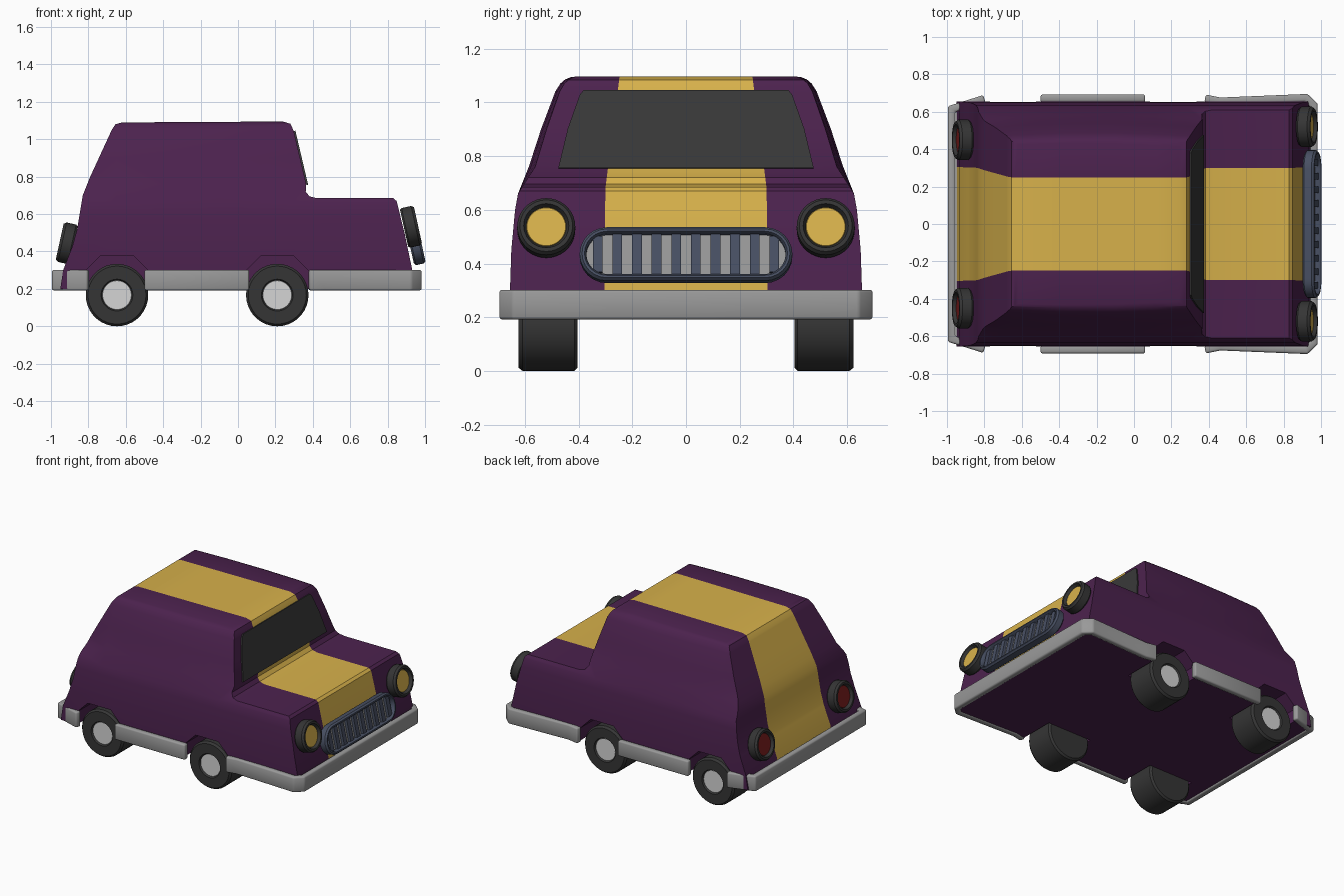
import bpy, bmesh, math
from mathutils import Matrix, Vector

cube = bpy.data.objects.get("Cube")
if cube:
    bpy.data.objects.remove(cube, do_unlink=True)


def material(name, r, g, b):
    m = bpy.data.materials.new(name)
    m.use_nodes = True
    m.diffuse_color = (r, g, b, 1)
    m.node_tree.nodes["Principled BSDF"].inputs["Base Color"].default_value = (r, g, b, 1)
    return m


purple = material("purple paint", 0.072, 0.016, 0.076)
yellow = material("yellow paint", 0.68, 0.44, 0.07)
black = material("black rubber", 0.036, 0.036, 0.036)
glass = material("dark glass", 0.04, 0.04, 0.04)
grey = material("bumper grey", 0.32, 0.32, 0.32)
silver = material("hub silver", 0.66, 0.66, 0.66)
blue = material("grille blue", 0.065, 0.08, 0.125)
red = material("tail red", 0.2, 0.012, 0.012)


def add_object(name, bm, mats):
    bmesh.ops.recalc_face_normals(bm, faces=bm.faces[:])
    mesh = bpy.data.meshes.new(name)
    bm.to_mesh(mesh)
    bm.free()
    ob = bpy.data.objects.new(name, mesh)
    bpy.context.collection.objects.link(ob)
    for m in mats:
        mesh.materials.append(m)
    return ob


def activate(ob):
    bpy.ops.object.select_all(action='DESELECT')
    ob.select_set(True)
    bpy.context.view_layer.objects.active = ob


def smooth(ob, degrees=35):
    activate(ob)
    bpy.ops.object.shade_smooth_by_angle(angle=math.radians(degrees))


def lathe(name, profile, mats, matrix, steps=36):
    """Spin (radius, height, material) points around local z, then place."""
    bm = bmesh.new()
    rings = []
    for r, h, _ in profile:
        rings.append([bm.verts.new((r * math.cos(a), r * math.sin(a), h))
                      for a in (math.tau * i / steps for i in range(steps))])
    for a, b, point in zip(rings, rings[1:], profile[1:]):
        for i in range(steps):
            j = (i + 1) % steps
            bm.faces.new((a[i], a[j], b[j], b[i])).material_index = point[2]
    bm.faces.new(rings[0]).material_index = profile[0][2]
    bm.faces.new(rings[-1]).material_index = profile[-1][2]
    bm.transform(matrix)
    smooth(add_object(name, bm, mats))


def prism(name, outline, depth, mat, matrix):
    """Extrude a local xy outline along z, then place."""
    bm = bmesh.new()
    face = bm.faces.new([bm.verts.new((x, y, 0)) for x, y in outline])
    top = bmesh.ops.extrude_face_region(bm, geom=[face])["geom"]
    bmesh.ops.translate(bm, verts=[v for v in top if isinstance(v, bmesh.types.BMVert)],
                        vec=(0, 0, depth))
    bm.transform(matrix)
    return add_object(name, bm, [mat])


def facing(location, direction):
    """Local z along direction, local x along world y."""
    z = Vector(direction).normalized()
    x = Vector((0, 1, 0))
    y = z.cross(x)
    return Matrix.Translation(location) @ Matrix((x, y, z)).transposed().to_4x4()


def lookup(table, z):
    for (z0, w0), (z1, w1) in zip(table, table[1:]):
        if z <= z1:
            return w0 + (w1 - w0) * max(0, (z - z0) / (z1 - z0))
    return table[-1][1]


# Body: side profile drawn across, widened by height, with a centre stripe
PROFILE = [(-.95, .2), (-.935, .3), (-.885, .43), (-.86, .52), (-.83, .7), (-.79, .8),
           (-.675, 1.05), (-.655, 1.08), (-.62, 1.09), (.24, 1.095), (.28, 1.083),
           (.298, 1.045), (.365, .76), (.362, .72), (.382, .695), (.42, .685),
           (.83, .685), (.848, .67), (.89, .5), (.932, .3), (.94, .2)]
WIDTHS = [(.2, .655), (.3, .655), (.45, .65), (.6, .636), (.66, .625), (.685, .61),
          (.9, .54), (1.04, .487), (1.07, .468), (1.085, .45), (1.095, .425)]
STRIPE = [(.2, .305), (.68, .3), (1.09, .248)]

bm = bmesh.new()
columns = [[bm.verts.new((x, y, z)) for x, z in PROFILE] for y in (-3, -1, 1, 3)]
n = len(PROFILE)
for k, (a, b) in enumerate(zip(columns, columns[1:])):
    for i in range(n):
        j = (i + 1) % n
        bm.faces.new((a[i], a[j], b[j], b[i])).material_index = int(k == 1 and j != 0)
bm.faces.new(columns[0])
bm.faces.new(columns[3])
cuts = [((0, 0, z), (0, 0, 1)) for z in (.3, .45, .6, .66, .76, .9, 1.04, 1.07, 1.085)]
cuts += [((x, 0, 0), (1, 0, 0)) for x in (-.65, -.4, -.1, .12, .28)]
for co, no in cuts:
    bmesh.ops.bisect_plane(bm, geom=bm.verts[:] + bm.edges[:] + bm.faces[:],
                           dist=1e-5, plane_co=co, plane_no=no)
for v in bm.verts:
    x, y, z = v.co
    cabin = min(1, max(0, (z - .685) / .08))
    taper = 1 - .05 * cabin * ((x + .2) / .6) ** 2
    width = lookup(WIDTHS, z) * taper if abs(y) > 2 else lookup(STRIPE, z)
    v.co.y = math.copysign(width, y)
body = add_object("body", bm, [purple, yellow])

# Wheel arches cut into the sides
WHEEL_X = (-.647, .21)
for x in WHEEL_X:
    for s in (-1, 1):
        arch = prism("arch_cutter", [(-.175, .1), (-.175, .29), (-.09, .375),
                                     (.09, .375), (.175, .29), (.175, .1)], .4, purple,
                     Matrix.Translation((x, .8 if s > 0 else -.4, 0))
                     @ Matrix.Rotation(math.pi / 2, 4, 'X'))
        arch.hide_render = True
        mod = body.modifiers.new("arch", 'BOOLEAN')
        mod.operation, mod.solver, mod.object = 'DIFFERENCE', 'EXACT', arch
        activate(body)
        bpy.ops.object.modifier_apply(modifier=mod.name)
        bpy.data.objects.remove(arch, do_unlink=True)
smooth(body, 32)

# Windscreen plate on the sloped front of the cabin
slope = Vector((.285, 0, .067))
prism("windscreen", [(-.475, -.15), (.475, -.15), (.44, 0), (.395, .13), (.38, .148),
                     (-.38, .148), (-.395, .13), (-.44, 0)], .009, glass,
      facing((.332, 0, .9), slope))

# Wheels with hubs on the outer side
TYRE = [(.1, -.11, 0), (.155, -.11, 0), (.167, -.098, 0), (.167, .095, 0), (.155, .11, 0),
        (.085, .11, 0), (.078, .098, 0), (.077, .1, 1)]
for x, end in zip(WHEEL_X, ("rear", "front")):
    for s, side in ((-1, "right"), (1, "left")):
        lathe(f"{end}_{side}_wheel", TYRE, [black, silver],
              Matrix.Translation((x, s * .513, .167))
              @ Matrix.Rotation(-s * math.pi / 2, 4, 'X'))

# Lamps: black surround with a coloured lens
LAMP = [(.1, -.04, 0), (.108, -.03, 0), (.108, .022, 0), (.098, .036, 0), (.084, .036, 0),
        (.074, .015, 0), (.072, .018, 1)]
front_dir, rear_dir = (.976, 0, .215), (-.976, 0, .215)
for s, side in ((-1, "right"), (1, "left")):
    lathe(f"{side}_headlight", LAMP, [black, yellow], facing((.927, s * .52, .533), front_dir))
    lathe(f"{side}_tail_light", LAMP, [black, red], facing((-.918, s * .45, .445), rear_dir))


# Grille: rounded frame, backing panel and upright slats
def stadium(half, r, steps=12):
    pts = []
    for s, start in ((1, -math.pi / 2), (-1, math.pi / 2)):
        for i in range(steps + 1):
            a = start + math.pi * i / steps
            pts.append((s * (half - r) + r * math.cos(a), r * math.sin(a)))
    return pts


place = facing((.955, 0, .432), front_dir)
bm = bmesh.new()
loops = [[bm.verts.new((x, y, h)) for x, y in stadium(half, r)]
         for half, r, h in ((.384, .09, -.035), (.396, .102, -.025), (.396, .102, .016),
                            (.387, .093, .028), (.378, .084, .028), (.371, .077, .018),
                            (.371, .077, -.035))]
for a, b in zip(loops, loops[1:] + loops[:1]):
    for i in range(len(a)):
        j = (i + 1) % len(a)
        bm.faces.new((a[i], a[j], b[j], b[i]))
bm.transform(place)
smooth(add_object("grille_frame", bm, [blue]))
prism("grille_panel", stadium(.375, .08), .025, grey,
      place @ Matrix.Translation((0, 0, -.03)))
for k in range(10):
    y = (k - 4.5) * .073
    h = .077 if abs(y) < .3 else .068
    prism(f"grille_slat_{k + 1}", [(y - .018, -h), (y + .018, -h), (y + .018, h), (y - .018, h)],
          .025, blue, place @ Matrix.Translation((0, 0, -.01)))


# Bumpers and side sills: upright bands along a path
def band(name, path):
    bm = bmesh.new()
    low, high = [[bm.verts.new((x, y, z)) for x, y in path] for z in (.192, .302)]
    for i in range(len(path) - 1):
        bm.faces.new((low[i], low[i + 1], high[i + 1], high[i]))
    ob = add_object(name, bm, [grey])
    mod = ob.modifiers.new("thickness", 'SOLIDIFY')
    mod.thickness, mod.offset, mod.use_even_offset = .04, 0, True
    mod = ob.modifiers.new("soft edges", 'BEVEL')
    mod.width, mod.segments, mod.limit_method = .01, 2, 'ANGLE'
    smooth(ob)


def mirrored(half):
    return half + [(x, -y) for x, y in reversed(half)]


band("front_bumper", mirrored([(.38, .672), (.46, .656), (.92, .675), (.962, .635)]))
band("rear_bumper", mirrored([(-.8, .67), (-.975, .615)]))
for s, side in ((-1, "right"), (1, "left")):
    band(f"{side}_sill", [(-.5, s * .672), (.06, s * .672)])
